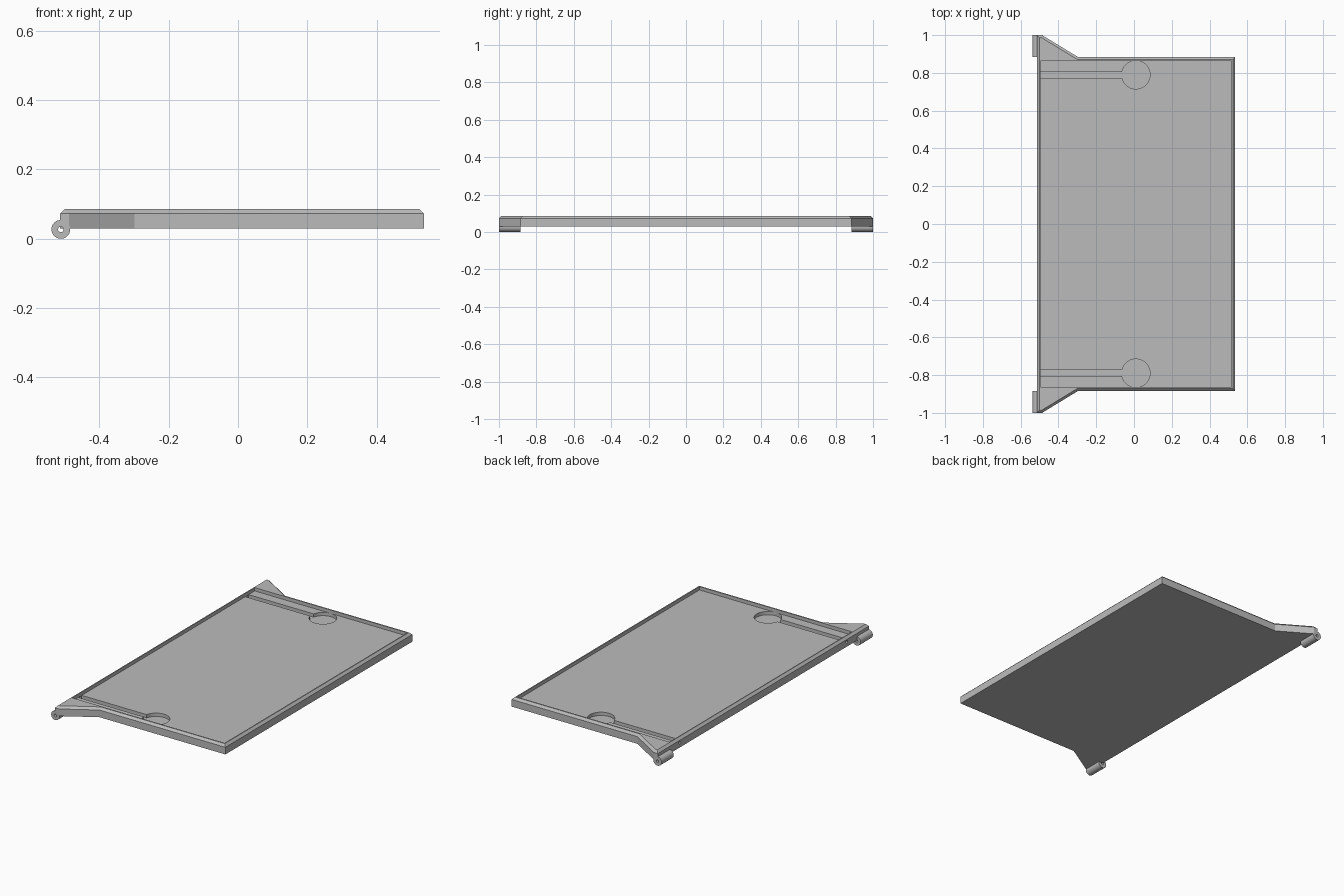
import bpy, bmesh, math
from mathutils import Matrix, Vector

if "Cube" in bpy.data.objects:
    bpy.data.objects.remove(bpy.data.objects["Cube"], do_unlink=True)

grey = bpy.data.materials.new("plain grey")
grey.use_nodes = True
grey.diffuse_color = (0.5, 0.5, 0.5, 1)
grey.node_tree.nodes["Principled BSDF"].inputs["Base Color"].default_value = (0.5, 0.5, 0.5, 1)

BOTTOM, TOP, FLOOR, POCKET = 0.03, 0.086, 0.066, 0.046
PIN_X, PIN_Z, GROOVE_Y = -0.511, 0.027, 0.79


def finish(name, bm):
    bmesh.ops.recalc_face_normals(bm, faces=bm.faces)
    mesh = bpy.data.meshes.new(name)
    bm.to_mesh(mesh)
    bm.free()
    mesh.materials.append(grey)
    obj = bpy.data.objects.new(name, mesh)
    bpy.context.collection.objects.link(obj)
    return obj


def box(name, low, high):
    bm = bmesh.new()
    low, high = Vector(low), Vector(high)
    size = Matrix.Diagonal((*(high - low), 1))
    bmesh.ops.create_cube(bm, size=1, matrix=Matrix.Translation((low + high) / 2) @ size)
    return finish(name, bm)


def cylinder(name, radius, length, centre, axis="Z", sides=48):
    turn = {"Z": Matrix(), "X": Matrix.Rotation(math.pi / 2, 4, "Y"),
            "Y": Matrix.Rotation(math.pi / 2, 4, "X")}[axis]
    bm = bmesh.new()
    bmesh.ops.create_cone(bm, cap_ends=True, segments=sides, radius1=radius, radius2=radius,
                          depth=length, matrix=Matrix.Translation(centre) @ turn)
    return finish(name, bm)


def cut(target, cutter):
    cutter.hide_render = True
    mod = target.modifiers.new("cut", "BOOLEAN")
    mod.operation, mod.solver, mod.object = "DIFFERENCE", "EXACT", cutter
    bpy.context.view_layer.objects.active = target
    bpy.ops.object.modifier_apply(modifier=mod.name)
    bpy.data.objects.remove(cutter, do_unlink=True)


def smooth(obj):
    bpy.ops.object.select_all(action="DESELECT")
    obj.select_set(True)
    bpy.context.view_layer.objects.active = obj
    bpy.ops.object.shade_smooth_by_angle(angle=math.radians(30))


# Panel: mirrored outline with two hinge wings, chamfered along its top edge
half = [(-0.513, 1), (-0.487, 1), (-0.298, 0.885), (0.536, 0.885)]
outline = half + [(x, -y) for x, y in reversed(half)]
bm = bmesh.new()
base = bm.faces.new([bm.verts.new((x, y, BOTTOM)) for x, y in outline])
raised = bmesh.ops.extrude_face_region(bm, geom=[base], use_keep_orig=True)["geom"]
bmesh.ops.translate(bm, vec=(0, 0, TOP - BOTTOM),
                    verts=[g for g in raised if isinstance(g, bmesh.types.BMVert)])
bmesh.ops.recalc_face_normals(bm, faces=bm.faces)
rim = [e for e in bm.edges if all(v.co.z > FLOOR for v in e.verts)]
bmesh.ops.bevel(bm, geom=rim, offset=0.013, segments=1, profile=0.5, affect="EDGES")
panel = finish("panel", bm)

# Shallow tray, then the grooves, round pockets and cable holes
cut(panel, box("tray_cutter", (-0.494, -0.864, FLOOR), (0.516, 0.864, 0.2)))
for side in (-1, 1):
    y = side * GROOVE_Y
    cut(panel, cylinder("pocket_cutter", 0.075, 0.2, (0.01, y, POCKET + 0.1), sides=64))
    cut(panel, box("groove_cutter", (-0.494, y - 0.016, POCKET), (0, y + 0.016, 0.2)))
    cut(panel, cylinder("cable_hole_cutter", 0.008, 0.06, (-0.505, y, 0.058), "X", 24))
    cut(panel, cylinder("wing_pin_cutter", 0.008, 0.14, (PIN_X, side * 0.955, PIN_Z), "Y", 24))
smooth(panel)

# Hinge barrels with pin holes
for side, name in ((-1, "front_hinge"), (1, "back_hinge")):
    centre = (PIN_X, side * 0.9425, PIN_Z)
    hinge = cylinder(name, 0.027, 0.115, centre, "Y")
    cut(hinge, cylinder("pin_cutter", 0.008, 0.2, centre, "Y", 24))
    smooth(hinge)
